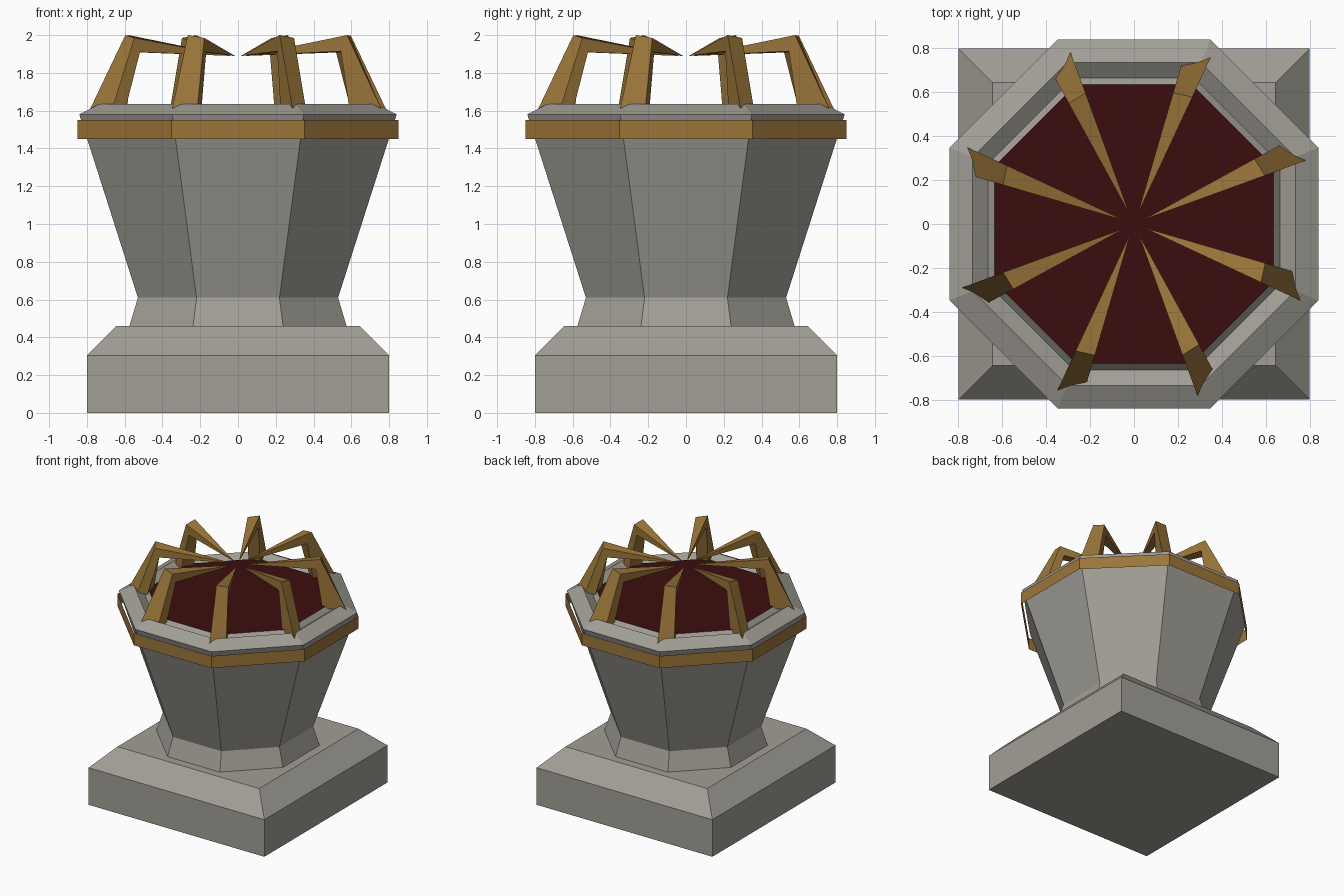
import bpy, bmesh, math
from mathutils import Vector

if "Cube" in bpy.data.objects:
    bpy.data.objects.remove(bpy.data.objects["Cube"])


def material(name, rgb):
    m = bpy.data.materials.new(name)
    m.diffuse_color = (*rgb, 1)
    m.use_nodes = True
    m.node_tree.nodes["Principled BSDF"].inputs["Base Color"].default_value = m.diffuse_color
    return m


STONE = material("grey stone", (0.36, 0.345, 0.305))
GOLD = material("dull gold", (0.33, 0.18, 0.042))
RED = material("dark red", (0.046, 0.004, 0.0045))


def finish(name, bm, mat, recalc=True):
    if recalc:
        bmesh.ops.recalc_face_normals(bm, faces=bm.faces)
    me = bpy.data.meshes.new(name)
    bm.to_mesh(me)
    bm.free()
    me.materials.append(mat)
    ob = bpy.data.objects.new(name, me)
    bpy.context.collection.objects.link(ob)
    return ob


def rings(name, mat, sides, profile, cap_bottom=False, cap_top=False):
    """Stack flat-sided rings; profile is (distance to flat side, height)."""
    bm = bmesh.new()
    loops = []
    for apothem, z in profile:
        r = apothem / math.cos(math.pi / sides)
        loops.append([bm.verts.new((r * math.cos((i + 0.5) * math.tau / sides),
                                    r * math.sin((i + 0.5) * math.tau / sides), z))
                      for i in range(sides)])
    for low, high in zip(loops, loops[1:]):
        for i in range(sides):
            j = (i + 1) % sides
            bm.faces.new((low[i], low[j], high[j], high[i]))
    if cap_bottom:
        bm.faces.new(loops[0][::-1])
    if cap_top:
        bm.faces.new(loops[-1])
    return finish(name, bm, mat, recalc=False)


# Square plinth with a chamfered top
rings("plinth", STONE, 4, [(0.8, 0), (0.8, 0.305), (0.645, 0.46)], True, True)

# Eight-sided bowl with pinched waist, sloped rim and inner groove
rings("bowl", STONE, 8, [(0.575, 0.46), (0.53, 0.61), (0.84, 1.58), (0.735, 1.635),
                         (0.665, 1.585), (0.635, 1.62)])

# Dark red filling
rings("filling", RED, 8, [(0.635, 1.60), (0.635, 1.62)], True, True)

# Thin open band around the rim
rings("band", GOLD, 8, [(0.85, 1.45), (0.85, 1.55)])

# Bent claws around the rim, meeting near the centre
A, B = 20.3, 28.4
CLAW_FOOT = [(0.837, A, 1.605), (0.756, B, 1.61), (0.68, B, 1.60), (0.65, A, 1.60)]
CLAW_KNEE = [(0.636, A, 2.0), (0.624, B, 1.985), (0.59, B, 1.91), (0.60, A, 1.915)]
CLAW_TIP = (0.045, 24.4, 1.89)


def polar(p, turn):
    a = math.radians(p[1] + turn)
    return Vector((p[0] * math.cos(a), p[0] * math.sin(a), p[2]))


for k in range(8):
    bm = bmesh.new()
    foot = [bm.verts.new(polar(p, 45 * k)) for p in CLAW_FOOT]
    knee = [bm.verts.new(polar(p, 45 * k)) for p in CLAW_KNEE]
    tip = bm.verts.new(polar(CLAW_TIP, 45 * k))
    bm.faces.new(foot)
    # outer face and both sides of the leg, then its inner face
    for i in range(4):
        j = (i + 1) % 4
        bm.faces.new((foot[i], foot[j], knee[j], knee[i]))
        # arm tapering to a point; the outer knee edge starts its top face
        bm.faces.new((knee[i], knee[j], tip)) if i != 2 else None
    bm.faces.new((knee[2], knee[3], tip))
    finish(f"claw_{k + 1}", bm, GOLD)
